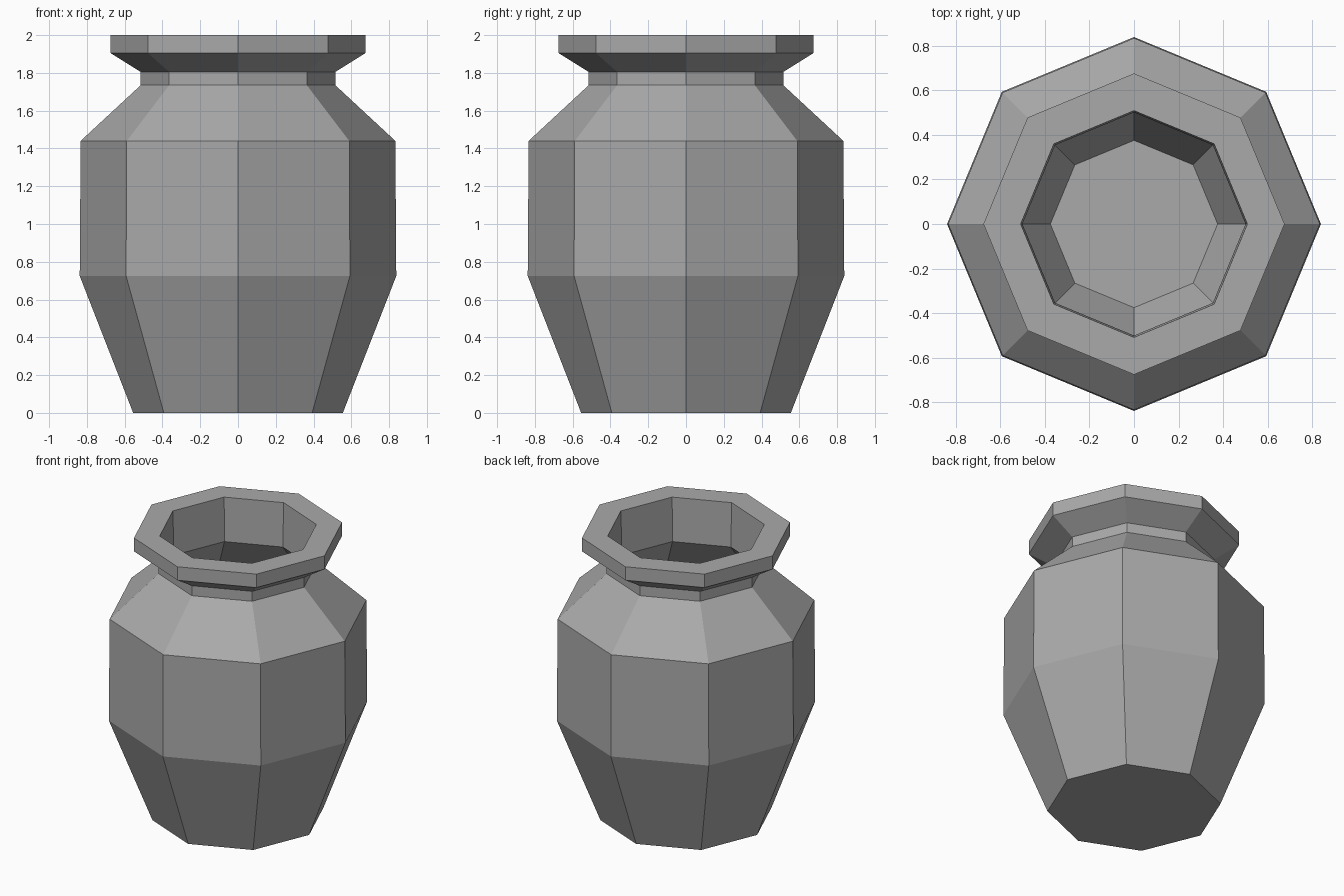
import bpy
import bmesh
from math import cos, sin, tau

SIDES = 8

cube = bpy.data.objects.get("Cube")
if cube:
    bpy.data.objects.remove(cube, do_unlink=True)

# Plain grey clay
clay = bpy.data.materials.new("grey_clay")
clay.use_nodes = True
grey = (0.4, 0.4, 0.4, 1)
clay.diffuse_color = grey
clay.node_tree.nodes["Principled BSDF"].inputs["Base Color"].default_value = grey

# Profiles as (radius, height): outside upwards, then inside downwards
outside = [(0.555, 0), (0.838, 0.725), (0.833, 1.44), (0.515, 1.735),
           (0.515, 1.805), (0.675, 1.905), (0.675, 2)]
inside = [(0.508, 2), (0.5, 1.69), (0.72, 1.41), (0.72, 0.76), (0.375, 0.1)]


def lathe(name, profile, material):
    """Turn a profile into a faceted solid closed at both ends."""
    bm = bmesh.new()
    rings = [[bm.verts.new((r * cos(tau * i / SIDES), r * sin(tau * i / SIDES), z))
              for i in range(SIDES)] for r, z in profile]
    for low, high in zip(rings, rings[1:]):
        for i in range(SIDES):
            j = (i + 1) % SIDES
            bm.faces.new((low[i], low[j], high[j], high[i]))
    bm.faces.new(reversed(rings[0]))   # underside
    bm.faces.new(rings[-1])            # floor inside
    mesh = bpy.data.meshes.new(name)
    bm.to_mesh(mesh)
    bm.free()
    mesh.materials.append(material)
    obj = bpy.data.objects.new(name, mesh)
    bpy.context.collection.objects.link(obj)
    return obj


# Hollow vase with flared rim
lathe("vase", outside + inside, clay)
